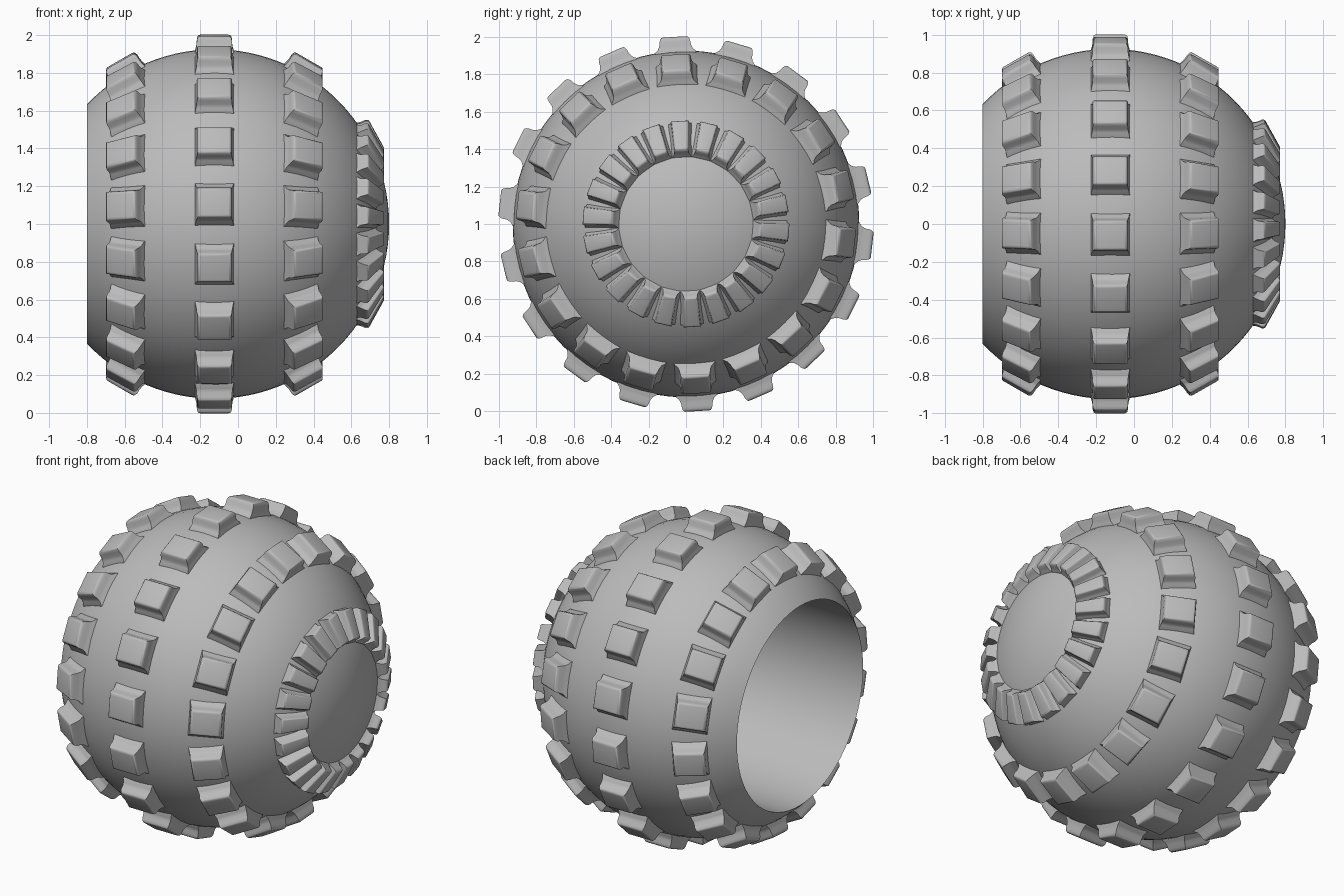
import bpy, bmesh
from math import sin, cos, pi, radians, acos
from mathutils import Matrix, Vector

if "Cube" in bpy.data.objects:
    bpy.data.objects.remove(bpy.data.objects["Cube"], do_unlink=True)

R = 0.925                             # ball radius
CENTRE = Vector((-0.125, 0, 1))       # ball centre
RIM_X = -0.8                          # plane of the open end
BORE_END = 0.42                       # floor of the bore

grey = bpy.data.materials.new("plain_grey")
grey.use_nodes = True
grey.diffuse_color = (0.5, 0.5, 0.5, 1)
grey.node_tree.nodes["Principled BSDF"].inputs["Base Color"].default_value = (0.5, 0.5, 0.5, 1)


def finish(bm, name, angle):
    bmesh.ops.recalc_face_normals(bm, faces=bm.faces)
    mesh = bpy.data.meshes.new(name)
    bm.to_mesh(mesh)
    bm.free()
    mesh.materials.append(grey)
    obj = bpy.data.objects.new(name, mesh)
    bpy.context.collection.objects.link(obj)
    bpy.ops.object.select_all(action='DESELECT')
    obj.select_set(True)
    bpy.context.view_layer.objects.active = obj
    bpy.ops.object.shade_smooth_by_angle(angle=radians(angle))
    return obj


# Ball with a bored-out open end, spun round the x axis
bm = bmesh.new()
steps = 40
last = acos((RIM_X - CENTRE.x) / R)
profile = [(CENTRE.x + R * cos(last * i / steps), R * sin(last * i / steps))
           for i in range(steps + 1)]
rim_r = profile[-1][1]
profile += [(BORE_END, rim_r), (BORE_END, 0)]
verts = [bm.verts.new((x, 0, 1 + r)) for x, r in profile]
edges = [bm.edges.new(pair) for pair in zip(verts, verts[1:])]
bmesh.ops.spin(bm, geom=verts + edges, cent=(0, 0, 1), axis=(1, 0, 0),
               angle=2 * pi, steps=72, use_merge=True)
bmesh.ops.remove_doubles(bm, verts=bm.verts, dist=1e-4)
finish(bm, "ball_shell", 30)

# Knob outline: height above the ball, end flare, side flare
LEVELS = [(-0.025, 0.012, 0.034), (-0.004, 0.008, 0.026), (0.010, 0.004, 0.011),
          (0.028, 0.001, 0.003), (0.052, 0, 0), (0.066, -0.004, -0.005),
          (0.073, -0.010, -0.011), (0.075, -0.018, -0.019)]


def add_knob(bm, matrix, length, width, height, taper):
    """Flared block; local x runs along the row's width, z points outward."""
    rings = []
    for h, end, side in LEVELS:
        a = length / 2 + end
        ring = []
        for sx, sy in ((-1, -1), (1, -1), (1, 1), (-1, 1)):
            b = width / 2 * (1 - sx * taper) + side * min(1, width / 0.16)
            z = h * height / 0.075 if h > 0 else h
            ring.append(bm.verts.new(matrix @ Vector((sx * a, sy * b, R + z))))
        rings.append(ring)
    for low, high in zip(rings, rings[1:]):
        for i in range(4):
            j = (i + 1) % 4
            bm.faces.new((low[i], low[j], high[j], high[i]))
    bm.faces.new(rings[-1])


def knob_row(name, count, tilt, length, width, height, taper=0):
    bm = bmesh.new()
    for k in range(count):
        turn = Matrix.Rotation(radians(3.5) + 2 * pi * k / count, 4, 'X')
        lean = Matrix.Rotation(radians(tilt), 4, 'Y')
        add_knob(bm, Matrix.Translation(CENTRE) @ turn @ lean,
                 length, width, height, taper)
    finish(bm, name, 40)


# Three tread rows and the close ring round the end cap
knob_row("middle_knobs", 18, 0, 0.186, 0.164, 0.075)
knob_row("left_knobs", 18, 30, 0.186, 0.160, 0.075)
knob_row("right_knobs", 18, -30, 0.186, 0.160, 0.075)
knob_row("end_ring_knobs", 22, 61, 0.186, 0.085, 0.056, 0.12)
